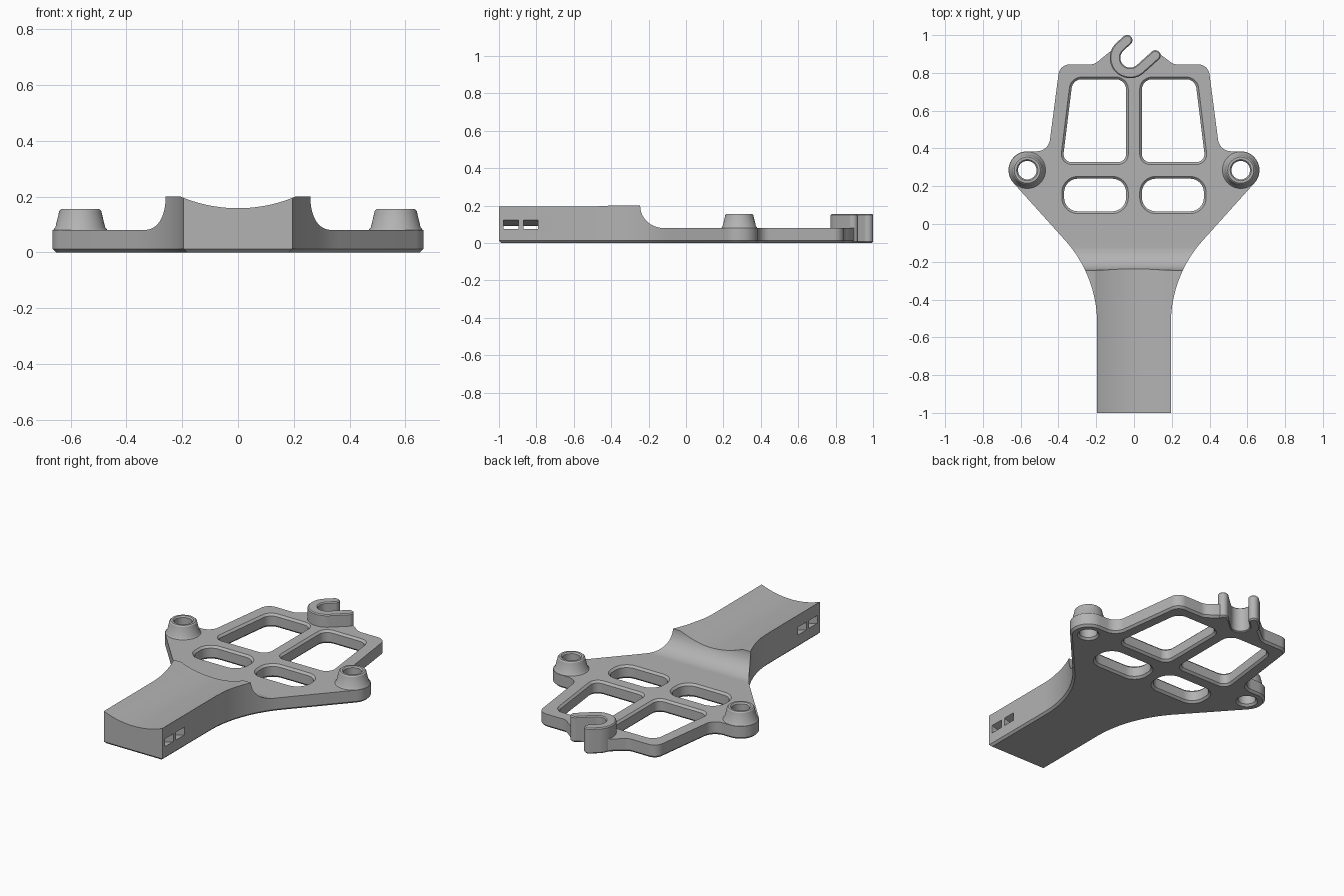
import bpy, bmesh
from math import sin, cos, tan, pi, radians
from mathutils import Vector

if "Cube" in bpy.data.objects:
    bpy.data.objects.remove(bpy.data.objects["Cube"])

grey = bpy.data.materials.new("plain_grey")
grey.use_nodes = True
grey.diffuse_color = (0.45, 0.45, 0.45, 1)
grey.node_tree.nodes["Principled BSDF"].inputs["Base Color"].default_value = (0.45, 0.45, 0.45, 1)


def arc(cx, cy, rx, a0, a1, n=16, ry=None):
    ry = rx if ry is None else ry
    angles = [radians(a0 + (a1 - a0) * i / n) for i in range(n + 1)]
    return [(cx + rx * cos(a), cy + ry * sin(a)) for a in angles]


def circle(cx, cy, r, n=48):
    return arc(cx, cy, r, 0, 360, n)[:-1]


def rounded(corners, n=10):
    """Polygon of (x, y, radius) corners with filleted corners."""
    out = []
    for i, (x, y, r) in enumerate(corners):
        p = Vector((x, y))
        if r == 0:
            out.append((x, y))
            continue
        a = (Vector(corners[i - 1][:2]) - p).normalized()
        b = (Vector(corners[(i + 1) % len(corners)][:2]) - p).normalized()
        half = a.angle(b) / 2
        centre = p + (a + b).normalized() * r / sin(half)
        start = p + a * r / tan(half) - centre
        end = p + b * r / tan(half) - centre
        sweep = pi - 2 * half
        for k in range(n + 1):
            t = k / n
            v = (start * sin((1 - t) * sweep) + end * sin(t * sweep)) / sin(sweep)
            out.append(tuple(centre + v))
    return out


def offset(pts, d):
    """Move a counter-clockwise outline outward by d."""
    out = []
    for i, p in enumerate(pts):
        p = Vector(p)
        e1 = (p - Vector(pts[i - 1])).normalized()
        e2 = (Vector(pts[(i + 1) % len(pts)]) - p).normalized()
        n1, n2 = Vector((e1.y, -e1.x)), Vector((e2.y, -e2.x))
        out.append(p + (n1 + n2) * d / (1 + n1.dot(n2)))
    return out


def prism(name, pts, levels, axis="z"):
    """Loft an outline through (height, offset) levels along an axis."""
    place = {"z": lambda a, b, c: (a, b, c),
             "y": lambda a, b, c: (a, c, b),
             "x": lambda a, b, c: (c, a, b)}[axis]
    bm = bmesh.new()
    rings = [[bm.verts.new(place(p[0], p[1], h)) for p in offset(pts, d)] for h, d in levels]
    n = len(pts)
    for lo, hi in zip(rings, rings[1:]):
        for i in range(n):
            j = (i + 1) % n
            bm.faces.new((lo[i], lo[j], hi[j], hi[i]))
    bm.faces.new(rings[0][::-1])
    bm.faces.new(rings[-1])
    bmesh.ops.recalc_face_normals(bm, faces=bm.faces)
    mesh = bpy.data.meshes.new(name)
    bm.to_mesh(mesh)
    bm.free()
    mesh.materials.append(grey)
    obj = bpy.data.objects.new(name, mesh)
    bpy.context.collection.objects.link(obj)
    return obj


def cut(obj, cutters):
    """Subtract cutters from a part."""
    bpy.context.view_layer.objects.active = obj
    for c in cutters:
        c.hide_render = True
        mod = obj.modifiers.new("cut", "BOOLEAN")
        mod.operation, mod.solver, mod.object = "DIFFERENCE", "EXACT", c
        bpy.ops.object.modifier_apply(modifier=mod.name)


def mirrored(corners):
    return [(-x, *rest) for x, *rest in reversed(corners)]


# Handle and plate silhouette
half = [(0.195, -1, 0), (0.195, -0.275, 0.66), (0.789, 0.385, 0.1),
        (0.453, 0.385, 0.07), (0.393, 0.845, 0.06), (0.21, 0.845, 0.06)]
tip = [(0.13, 0.905, 0), (-0.1, 0.935, 0)]
body = prism("handle_and_plate", rounded(half + tip + mirrored(half), 16),
             [(0, -0.012), (0.012, 0), (0.2, 0)])

# Step from the handle down to the plate, and the concave handle top
step = [(-0.245, 0.3)] + arc(-0.12, 0.2, 0.125, 180, 270, 16, 0.12) + [(1.2, 0.08), (1.2, 0.3)]
AXIS_Z = 0.688
cutters = [prism("step_cutter", step, [(-1, 0), (1, 0)], "x"),
           prism("groove_cutter", circle(0, AXIS_Z, 0.53, 160), [(-1.1, 0), (-0.1, 0)], "y")]

# Curved strap channels through the handle
channel = arc(0, AXIS_Z, 0.643, 245, 295, 32) + arc(0, AXIS_Z, 0.598, 295, 245, 32)
for y in (-0.975, -0.87):
    cutters.append(prism("channel_cutter", channel, [(y, 0), (y + 0.08, 0)], "y"))

# Plate windows with chamfered rims
windows = [[(0.03, 0.315, 0.055), (0.392, 0.315, 0.055), (0.335, 0.778, 0.065), (0.03, 0.778, 0.065)],
           [(0.03, 0.055, 0.085), (0.382, 0.055, 0.085), (0.382, 0.252, 0.085), (0.03, 0.252, 0.085)]]
for w in windows:
    for shape in (w, mirrored(w)):
        cutters.append(prism("window_cutter", rounded(shape),
                             [(-0.01, 0.01), (0.012, -0.012), (0.068, -0.012), (0.09, 0.01)]))

# Open hook at the back, laid out along its slot and then turned
TURN = radians(42)


def turned(pts):
    return [(-0.02 + x * cos(TURN) - y * sin(TURN), 0.88 + x * sin(TURN) + y * cos(TURN)) for x, y in pts]


slot = arc(0, 0, 0.056, 90, 270) + [(0.3, -0.056), (0.3, 0.056)]
cutters.append(prism("slot_cutter", turned(slot), [(-0.1, 0), (0.3, 0)]))
stroke = (arc(0, 0, 0.108, 90, 270, 32) + arc(0.107, -0.08, 0.028, -90, 90)
          + arc(0, 0, 0.052, 270, 90, 32) + arc(0.05, 0.08, 0.028, -90, 90))
hook = prism("hook", turned(stroke), [(0, -0.008), (0.008, 0), (0.149, 0), (0.155, -0.006)])

# Tapered screw bosses with through holes
parts = [body, hook]
for side, name in ((1, "left_boss"), (-1, "right_boss")):
    x = 0.565 * side
    boss = prism(name, circle(x, 0.285, 0.075),
                 [(0.07, 0.022), (0.08, 0.022), (0.09, 0.014), (0.149, 0), (0.155, -0.006)])
    hole = prism("hole_cutter", circle(x, 0.285, 0.049),
                 [(-0.01, 0.02), (0.012, 0), (0.147, 0), (0.165, 0.016)])
    cut(boss, [hole])
    cutters.append(hole)
    parts.append(boss)

cut(body, cutters)
for c in cutters:
    bpy.data.objects.remove(c)

# Smooth curved walls, keep crisp edges
bpy.ops.object.select_all(action="DESELECT")
for p in parts:
    p.select_set(True)
bpy.context.view_layer.objects.active = body
bpy.ops.object.shade_smooth_by_angle(angle=radians(30))
